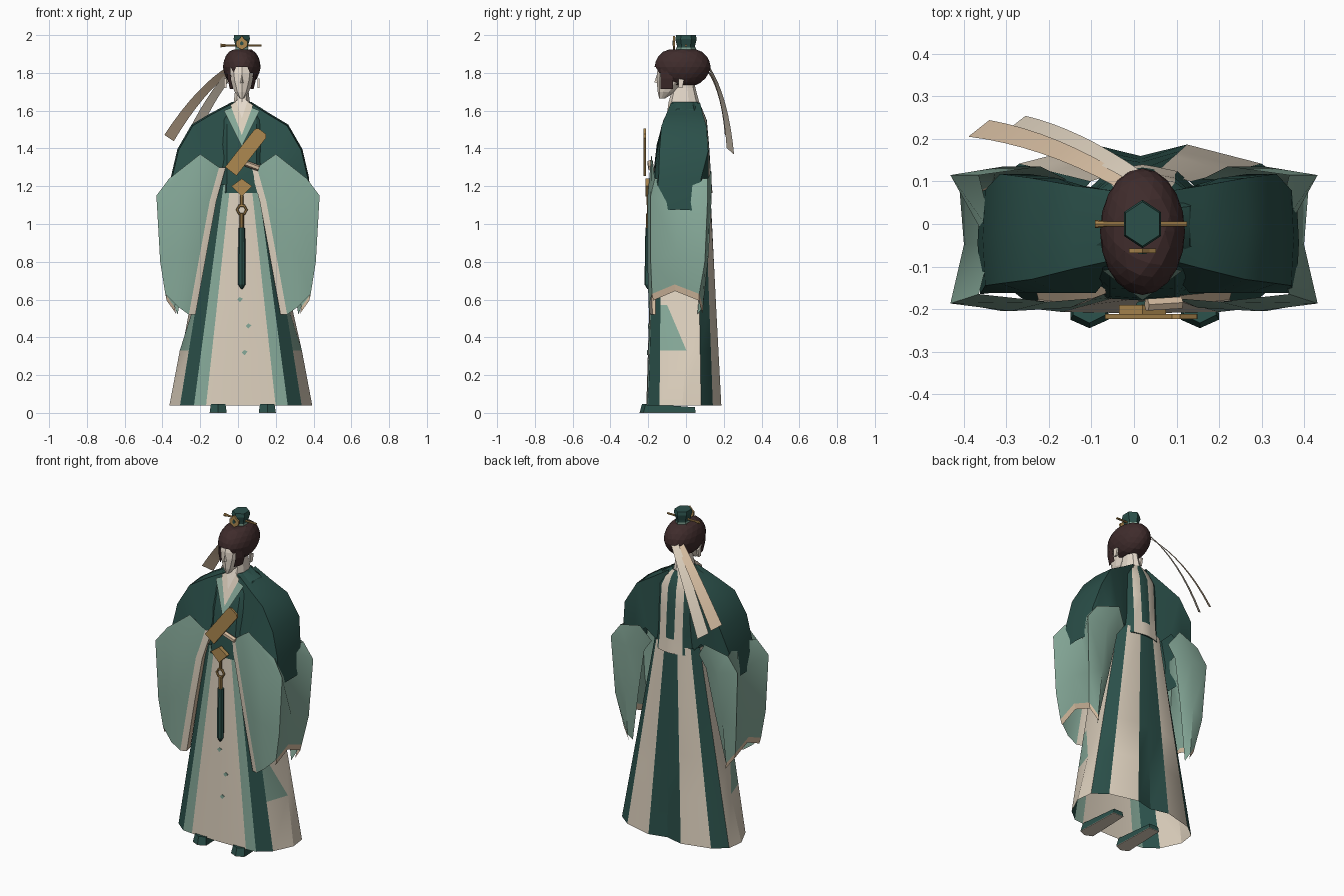
import bpy, bmesh, math
from mathutils import Vector, Matrix

if "Cube" in bpy.data.objects:
    bpy.data.objects.remove(bpy.data.objects["Cube"])

CX = 0.02  # body centre line


def material(name, r, g, b):
    m = bpy.data.materials.new(name)
    m.use_nodes = True
    m.diffuse_color = (r, g, b, 1)
    m.node_tree.nodes["Principled BSDF"].inputs["Base Color"].default_value = (r, g, b, 1)
    return m


DARK = material("dark green", 0.024, 0.08, 0.068)
LIGHT = material("pale green", 0.24, 0.40, 0.32)
CREAM = material("cream", 0.72, 0.63, 0.51)
TAN = material("tan", 0.66, 0.50, 0.35)
SKIN = material("skin", 0.80, 0.71, 0.61)
HAIR = material("dark brown", 0.05, 0.025, 0.025)
GOLD = material("gold", 0.42, 0.25, 0.08)
ALL = [DARK, LIGHT, CREAM, TAN, SKIN, HAIR, GOLD]


def finish(name, bm, mat=None, smooth=None):
    bmesh.ops.recalc_face_normals(bm, faces=bm.faces[:])
    mesh = bpy.data.meshes.new(name)
    bm.to_mesh(mesh)
    bm.free()
    ob = bpy.data.objects.new(name, mesh)
    bpy.context.collection.objects.link(ob)
    for m in ([mat] if mat else ALL):
        mesh.materials.append(m)
    if smooth:
        bpy.ops.object.select_all(action='DESELECT')
        ob.select_set(True)
        bpy.context.view_layer.objects.active = ob
        bpy.ops.object.shade_smooth_by_angle(angle=math.radians(smooth))
    return ob


def loft(name, rows, colour, closed=False, caps=False, smooth=None):
    """Skin rows of points; colour(row, column) picks each face's material."""
    bm = bmesh.new()
    grid = [[bm.verts.new(p) for p in row] for row in rows]
    n = len(rows[0])
    for i in range(len(rows) - 1):
        for j in range(n if closed else n - 1):
            k = (j + 1) % n
            f = bm.faces.new((grid[i][j], grid[i][k], grid[i + 1][k], grid[i + 1][j]))
            f.material_index = ALL.index(colour(i, j))
    if caps:
        for i in (0, -1):
            bm.faces.new(grid[i]).material_index = ALL.index(colour(i, 0))
    return finish(name, bm, None, smooth)


def prism(name, pts, lo, hi, mat, plane="xz"):
    """Extrude a flat outline; plane xz extrudes along y, plane xy along z."""
    bm = bmesh.new()
    ends = []
    for d in (lo, hi):
        ends.append([bm.verts.new((a, d, b) if plane == "xz" else (a, b, d)) for a, b in pts])
        bm.faces.new(ends[-1])
    for j in range(len(pts)):
        k = (j + 1) % len(pts)
        bm.faces.new((ends[0][j], ends[0][k], ends[1][k], ends[1][j]))
    return finish(name, bm, mat)


def ring(z, hx, yf, yb, n=10):
    c, r = (yf + yb) / 2, (yb - yf) / 2
    return [(CX + hx * math.sin(2 * math.pi * j / n), c - r * math.cos(2 * math.pi * j / n), z)
            for j in range(n)]


def around(half):
    """Mirror a front-to-back half list into a full loop."""
    return half + [(-x, y) for x, y in half[-2:0:-1]]


# Striped skirt: hem x, hem y, waist x, waist y, colour of the next column
panels = [
    (0, -.21, 0, -.175, CREAM), (.184, -.207, .055, -.172, LIGHT),
    (.248, -.2, .09, -.165, DARK), (.322, -.14, .132, -.13, CREAM),
    (.378, -.02, .155, -.03, CREAM), (.365, .08, .15, .06, DARK),
    (.285, .142, .115, .10, CREAM), (.11, .187, .042, .125, DARK), (0, .16, 0, .127, DARK)]
stripes = [p[4] for p in panels[:-1]]
stripes += stripes[::-1]


def skirt_row(z, shift=0):
    """shift slants the edge of the pale side patch."""
    t = (z - .04) / 1.18
    half = [(p[0] + (p[2] - p[0]) * t, p[1] + (p[3] - p[1]) * t) for p in panels]
    x, y = half[4]
    half[4] = (x + min(shift, 0) * .4, y + shift)
    return [(x + .015, y, z) for x, y in around(half)]


loft("skirt", [skirt_row(.04), skirt_row(.33, .025), skirt_row(.57, -.075), skirt_row(1.21)],
     lambda i, j: LIGHT if i == 1 and j in (3, 12) else stripes[j], closed=True, smooth=25)

# Bodice: narrow cream stripes and a cream sash at the back
section = [(0, -1), (.55, -.97), (1, -.55), (1, .5), (.55, .9), (.2, .97), (0, 1)]
levels = [(1.165, .15, -.18, .14), (1.25, .14, -.175, .133), (1.42, .14, -.155, .122),
          (1.55, .14, -.12, .11), (1.61, .11, -.09, .085), (1.645, .05, -.075, .07)]
rows = []
for z, hx, yf, yb in levels:
    rows.append([(CX + x * hx, (yf + yb) / 2 + y * (yb - yf) / 2, z) for x, y in around(section)])
loft("bodice", rows, lambda i, j: CREAM if j in (4, 7) or (i == 0 and 4 <= j <= 7) else DARK,
     closed=True, caps=True, smooth=30)

# Sleeves, mirrored left and right
# dark upper sleeve stations: x, z, front y, back y, low x, low z
upper = [(.045, 1.64, -.08, .075, .11, 1.25), (.15, 1.58, -.105, .09, .13, 1.28),
         (.25, 1.52, -.13, .108, .19, 1.34), (.325, 1.39, -.14, .118, .26, 1.29),
         (.36, 1.24, -.145, .08, .345, 1.22), (.372, 1.07, -.165, .077, .37, 1.07)]
# wide sleeve rows: x and z of inner, mid, outer corner and inset; front y, back y
wide = [(.10, .20, .365, .33, 1.30, 1.37, 1.24, 1.25, -.175, .115),
        (.15, .29, .432, .345, 1.12, 1.13, 1.15, 1.09, -.197, .115),
        (.20, .31, .412, .40, .85, .84, .80, .85, -.197, .10),
        (.26, .315, .385, .385, .52, .56, .63, .68, -.19, .07)]


def wide_row(s, w, drop=0):
    a, b, c, d, za, zb, zc, zd, yf, yb = w
    pts = [(a - .02, yf + .07, za), (a - .035, yf + .012, za), (a, yf, za), (b, yf - .008, zb),
           (c, yf + .01, zc), (d, (yf + yb) / 2, zd), (c, yb, zc), (b + .02, yb + .02, min(zb, 1.28)),
           (a + .06, yb - .01, min(za, 1.19))]
    return [(s * (x - drop * .2), y * (1 - drop), z - drop) for x, y, z in pts]


for s, side in ((1, "left"), (-1, "right")):
    rows = []
    for x, z, yf, yb, lx, lz in upper:
        off = CX if x < .1 else .01
        rows.append([(s * px + off, py, pz) for px, py, pz in (
            (lx, min(yf, -.162), lz), (x, yf, z), (x + .006, (yf + yb) / 2, z + .006),
            (x, yb, z), (lx, yb, lz - .08 if lz > 1.1 else lz))])
    loft(side + "_upper_sleeve", rows, lambda i, j: DARK, smooth=40)
    loft(side + "_wide_sleeve", [wide_row(s, w) for w in wide],
         lambda i, j: (TAN, CREAM)[j] if j < 2 else LIGHT, smooth=50)
    loft(side + "_sleeve_lining", [wide_row(s, wide[-1])[4:8], wide_row(s, wide[-1], .035)[4:8]],
         lambda i, j: TAN)
    # shoe with a blunt pointed toe and a pale sole
    x = .155 if s > 0 else -.105
    outline = [(x - .045, -.225), (x, -.245), (x + .045, -.225), (x + .035, .05), (x - .035, .05)]
    prism(side + "_sole", outline, 0, .003, CREAM, "xy")
    top = [(x + (a - x) * .85, b * .95, .048 if b < 0 else .03) for a, b in outline]
    loft(side + "_shoe", [[(a, b, .003) for a, b in outline], top], lambda i, j: DARK,
         closed=True, caps=True)


# Crossed collar: V-shaped bands over the chest
def vee(name, outer, inner, z_top, z_out, z_in, mat, off):
    def at(x, z):
        return (CX + x, -.075 - (1.66 - z) * .37 - off, z)
    out = [at(-outer, z_top), at(0, z_out), at(outer, z_top)]
    inn = [at(-inner, z_top + .02), at(0, z_in), at(inner, z_top + .02)]
    loft(name, [out, inn], lambda i, j: mat)


vee("outer_collar", .095, .045, 1.60, 1.41, 1.50, LIGHT, .012)
vee("inner_collar", .06, .03, 1.63, 1.47, 1.56, CREAM, .015)
vee("neck_opening", .035, 0, 1.65, 1.55, 1.66, SKIN, .010)

# Neck and face
loft("neck", [ring(1.59, .055, -.10, .08), ring(1.645, .045, -.092, .07),
              ring(1.72, .036, -.072, .05), ring(1.78, .034, -.06, .04)],
     lambda i, j: CREAM if i == 0 else SKIN, closed=True, caps=True)
loft("face", [ring(1.665, .012, -.142, -.11), ring(1.70, .040, -.15, -.055), ring(1.76, .064, -.155, .0),
              ring(1.80, .072, -.154, .02), ring(1.85, .07, -.14, .02)],
     lambda i, j: SKIN, closed=True, caps=True)
loft("nose", [[(CX - .01, -.148, 1.745), (CX, -.168, 1.75), (CX + .01, -.148, 1.745)],
              [(CX - .004, -.148, 1.79), (CX, -.154, 1.79), (CX + .004, -.148, 1.79)]],
     lambda i, j: SKIN)

# Hair: faceted, flat-topped cap cut open around the face, with ears and side locks
bm = bmesh.new()
bmesh.ops.create_icosphere(bm, subdivisions=3, radius=1)
for v in bm.verts:
    x, y, z = v.co
    taper = 1 - .1 * max(0, -z)
    v.co = (CX + x * .1 * taper, -.018 + y * .149 * taper, 1.83 + max(-.92, min(.9, z * 1.1)) * .103)
gone = []
for f in bm.faces:
    c = f.calc_center_median()
    x = abs(c.x - CX)
    if (c.y < -.055 and x < .058 and c.z < 1.838 - .5 * x) or (c.y < -.10 and c.z < 1.775):
        gone.append(f)
bmesh.ops.delete(bm, geom=gone, context='FACES')
finish("hair", bm, HAIR)
for s, side in ((1, "left"), (-1, "right")):
    loft(side + "_side_lock", [[(CX + s * x, y, z) for x, y in ((a, -.135), (a + .018, -.10), (a + .018, -.07))]
                               for a, z in ((.060, 1.82), (.058, 1.77), (.045, 1.715))],
         lambda i, j: HAIR)
    ear = prism(side + "_ear", [(-.05, 1.72), (-.03, 1.72), (-.02, 1.765), (-.05, 1.77)], -.006, .006, SKIN)
    ear.matrix_world = Matrix.Translation((CX + s * .088, .01, 0)) @ Matrix.Rotation(math.pi / 2, 4, 'Z')

# Topknot crown with band, ornament and pin
loft("crown", [ring(1.91, .034, -.045, .045, 6), ring(1.945, .038, -.048, .048, 6),
               ring(1.98, .05, -.057, .057, 6), ring(2.0, .046, -.052, .052, 6)],
     lambda i, j: DARK, closed=True, caps=True)
loft("crown_band", [ring(1.92, .039, -.052, .052, 6), ring(1.935, .04, -.053, .053, 6)],
     lambda i, j: LIGHT, closed=True)
flame = [(0, -.035), (.028, -.018), (.032, .008), (.016, .02), (0, .038), (-.016, .02), (-.032, .008), (-.028, -.018)]
prism("crown_ornament", [(CX + a, 1.957 + b) for a, b in flame], -.068, -.058, GOLD)
prism("crown_gem", [(CX + a * .3, 1.957 + b * .35) for a, b in flame], -.071, -.068, DARK)


def rod(name, a, b, r, mat, n=8, r2=None):
    a, b = Vector(a), Vector(b)
    bm = bmesh.new()
    bmesh.ops.create_cone(bm, cap_ends=True, segments=n, radius1=r, radius2=r if r2 is None else r2,
                          depth=(b - a).length,
                          matrix=Matrix.Translation((a + b) / 2) @ (b - a).to_track_quat('Z', 'Y').to_matrix().to_4x4())
    return finish(name, bm, mat)


rod("hair_pin", (-.09, 0, 1.945), (.125, 0, 1.945), .006, GOLD)
rod("hair_pin_head", (-.092, 0, 1.945), (-.06, 0, 1.945), .01, GOLD, 8, .006)


# Two hair ribbons blown to one side
def ribbon(name, start, bend, tip, mat):
    p, q, r = Vector(start), Vector(bend), Vector(tip)
    rows = []
    for k in range(9):
        t = k / 8
        c = p * (1 - t) ** 2 + q * 2 * t * (1 - t) + r * t * t
        w = Vector((.019, .015, -.013)) * (.75 + .55 * t)
        rows.append([c - w, c + w])
    loft(name, rows, lambda i, j: mat, smooth=30)


ribbon("long_ribbon", (-.03, .10, 1.83), (-.20, .20, 1.72), (-.365, .225, 1.455), TAN)
ribbon("short_ribbon", (.0, .115, 1.84), (-.15, .21, 1.69), (-.28, .235, 1.385), CREAM)

# Hand and held tablet
rod("hand", (.03, -.19, 1.325), (.11, -.185, 1.295), .016, TAN, 6)
tablet = prism("tablet", [(-.038, -.135), (.038, -.135), (.038, .12), (.025, .135), (-.025, .135), (-.038, .12)],
               -.006, .006, GOLD)
tablet.matrix_world = Matrix.Translation((.045, -.218, 1.385)) @ Matrix.Rotation(math.radians(38), 4, 'Y')

# Waist pendant: diamond, cord, ring and tassel
prism("pendant_diamond", [(CX - .055, 1.2), (CX, 1.145), (CX + .055, 1.2), (CX, 1.24)], -.215, -.19, GOLD)
rod("pendant_cord", (CX, -.2, 1.15), (CX, -.2, 1.10), .009, GOLD)
bpy.ops.mesh.primitive_torus_add(major_radius=.025, minor_radius=.007, major_segments=6, minor_segments=6,
                                 location=(CX, -.2, 1.075), rotation=(math.pi / 2, 0, 0))
loop = bpy.context.object
loop.name = "pendant_ring"
loop.data.materials.append(GOLD)
rod("tassel_cap", (CX, -.2, 1.055), (CX, -.2, .97), .011, GOLD)
rod("tassel", (CX, -.2, .68), (CX, -.197, .98), .02, DARK, 8, .018)
rod("tassel_tip", (CX, -.2, .655), (CX, -.2, .68), .004, DARK, 8, .02)

# Small painted petals on the front panel
for i, (x, z) in enumerate([(.01, .60), (.055, .46), (.035, .32)]):
    y = skirt_row(z)[0][1]
    prism("petal_%d" % (i + 1), [(x - .015, z), (x, z - .014), (x + .016, z + .004), (x, z + .013)],
          y - .004, y + .004, LIGHT)
